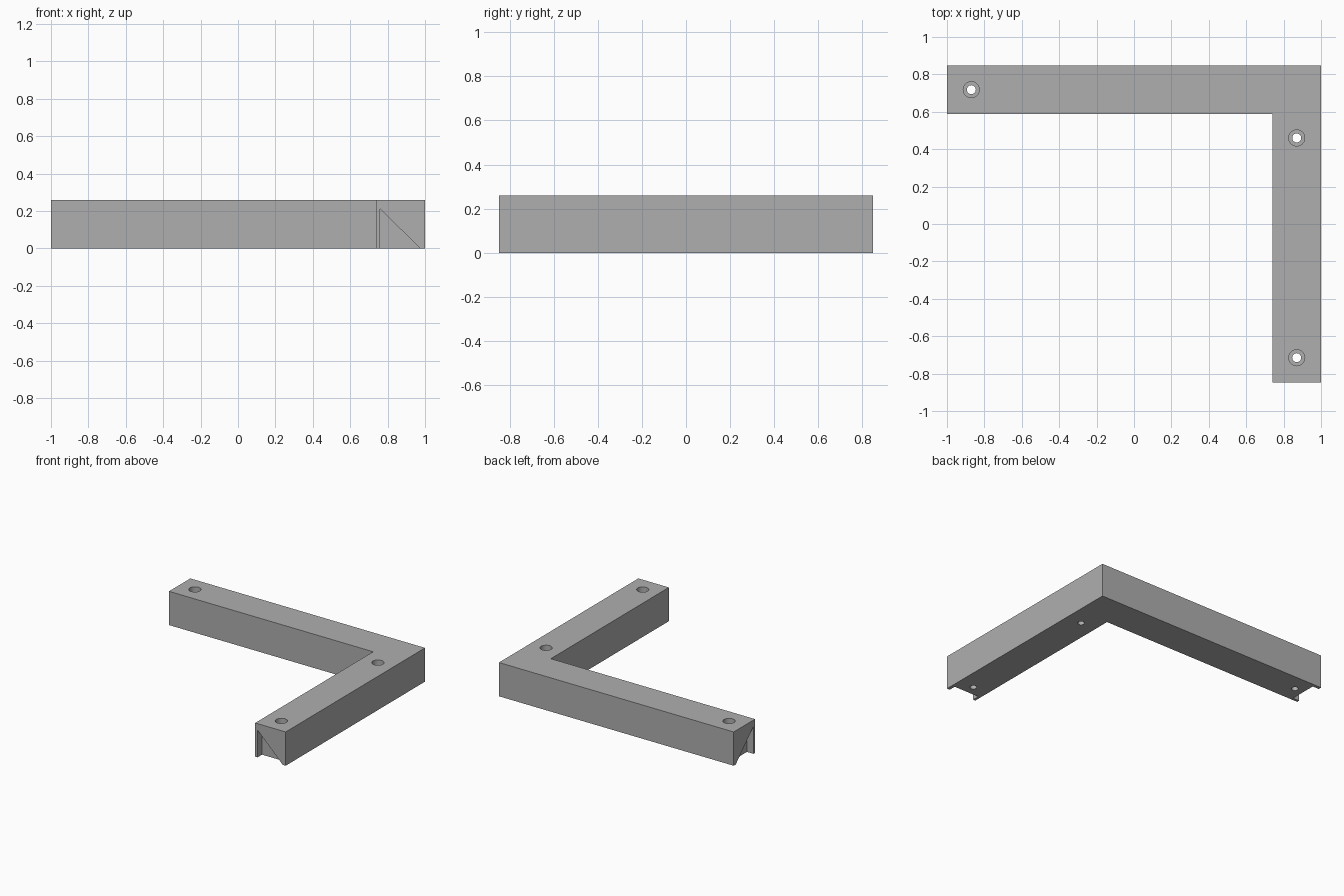
import bpy, bmesh, math
from mathutils import Vector

cube = bpy.data.objects.get("Cube")
if cube:
    bpy.data.objects.remove(cube, do_unlink=True)

H = 0.26            # bar height
W = 0.26            # bar width
X, Y = 1.0, 0.848   # half extents
LIP = 0.02          # thin wall beside each end notch
NOTCH = 0.055       # notch depth
BORE_DEPTH = 0.13   # screw head recess

grey = bpy.data.materials.new("Plain grey")
grey.use_nodes = True
grey.diffuse_color = (0.43, 0.43, 0.43, 1)
grey.node_tree.nodes["Principled BSDF"].inputs["Base Color"].default_value = (0.43, 0.43, 0.43, 1)


def prism(name, points, direction):
    """Extrude a flat polygon along a direction into a closed solid."""
    bm = bmesh.new()
    face = bm.faces.new([bm.verts.new(p) for p in points])
    ext = bmesh.ops.extrude_face_region(bm, geom=[face])
    verts = [g for g in ext["geom"] if isinstance(g, bmesh.types.BMVert)]
    bmesh.ops.translate(bm, verts=verts, vec=Vector(direction))
    bmesh.ops.recalc_face_normals(bm, faces=bm.faces)
    mesh = bpy.data.meshes.new(name)
    bm.to_mesh(mesh)
    bm.free()
    mesh.materials.append(grey)
    obj = bpy.data.objects.new(name, mesh)
    bpy.context.collection.objects.link(obj)
    return obj


def cylinder(name, x, y, radius, z0, z1, sides=32):
    ring = [(x + radius * math.cos(2 * math.pi * i / sides),
             y + radius * math.sin(2 * math.pi * i / sides), z0) for i in range(sides)]
    return prism(name, ring, (0, 0, z1 - z0))


def cut(target, cutter):
    """Subtract the cutter, then discard it."""
    cutter.hide_render = True
    mod = target.modifiers.new("Cut", "BOOLEAN")
    mod.operation = "DIFFERENCE"
    mod.solver = "EXACT"
    mod.object = cutter
    bpy.context.view_layer.objects.active = target
    bpy.ops.object.modifier_apply(modifier=mod.name)
    bpy.data.objects.remove(cutter, do_unlink=True)


# L-shaped bar
bracket = prism("corner_bracket", [
    (-X, Y - W, 0), (X - W, Y - W, 0), (X - W, -Y, 0),
    (X, -Y, 0), (X, Y, 0), (-X, Y, 0)], (0, 0, H))

# Triangular notches in both ends, with the thin lip on the inner side;
# the profile is (distance from inner side, height), carried just below the base
E = 0.01
slope = 0.215 / 0.21
profile = [(LIP, -E), (LIP, 0.21), (LIP + 0.215 + E * slope, -E)]
cut(bracket, prism("front_notch_cutter",
                   [(X - W + d, -Y - E, z) for d, z in profile], (0, NOTCH + E, 0)))
cut(bracket, prism("side_notch_cutter",
                   [(-X - E, Y - W + d, z) for d, z in profile], (NOTCH + E, 0, 0)))

# Counterbored screw holes
for x, y in [(-0.87, 0.718), (0.87, 0.46), (0.87, -0.715)]:
    cut(bracket, cylinder("hole_cutter", x, y, 0.024, -0.05, H + 0.05))
    cut(bracket, cylinder("bore_cutter", x, y, 0.043, H - BORE_DEPTH, H + 0.05))

# Smooth hole walls, keep crisp corners
bpy.ops.object.select_all(action="DESELECT")
bracket.select_set(True)
bpy.context.view_layer.objects.active = bracket
bpy.ops.object.shade_smooth_by_angle(angle=math.radians(30))
